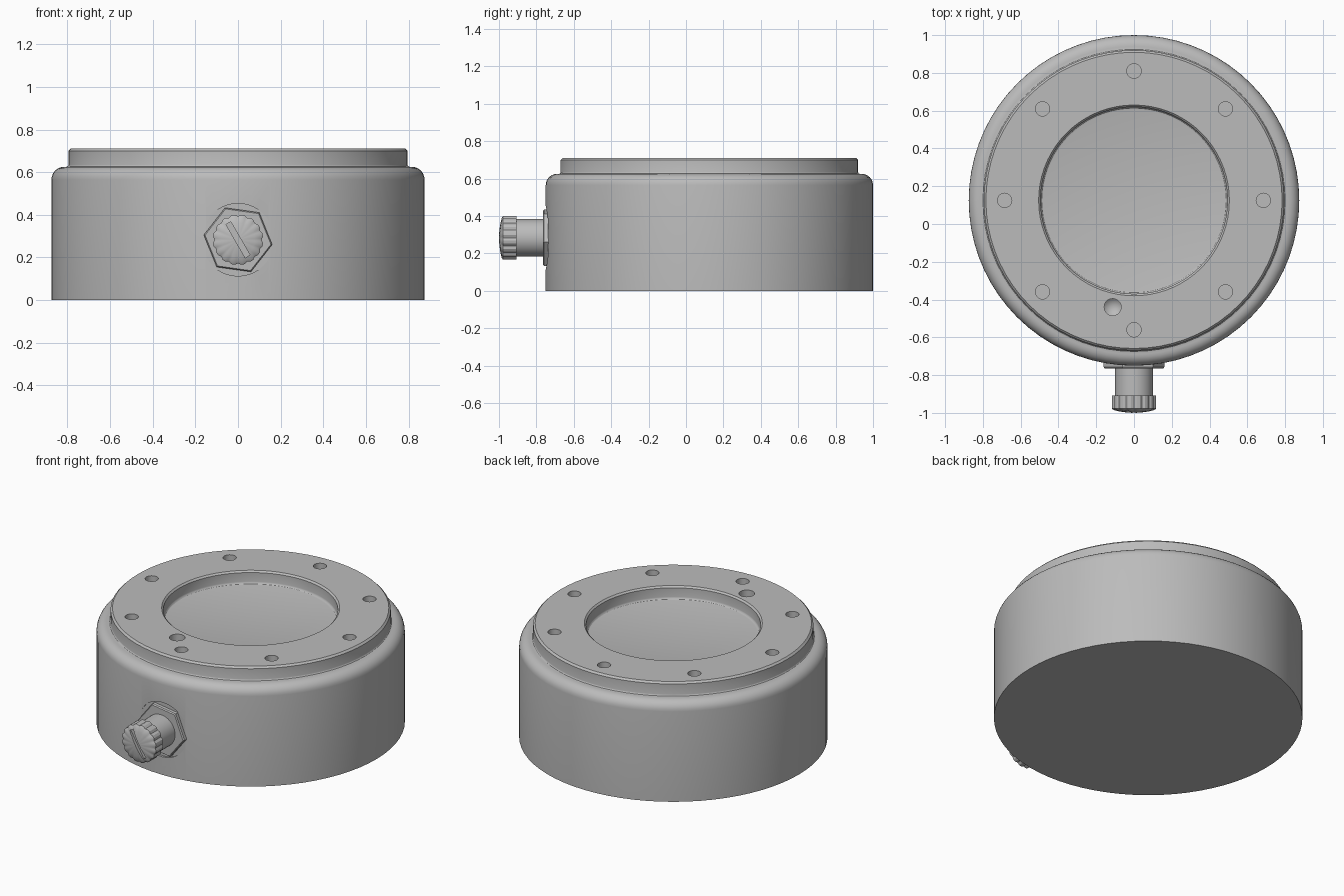
import bpy
import bmesh
import math
from mathutils import Matrix, Vector

if "Cube" in bpy.data.objects:
    bpy.data.objects.remove(bpy.data.objects["Cube"], do_unlink=True)

CENTRE = Vector((0, 0.125, 0))
KNOB_Z = 0.283

grey = bpy.data.materials.new("plain grey")
grey.use_nodes = True
grey.diffuse_color = (0.5, 0.5, 0.5, 1)
grey.node_tree.nodes["Principled BSDF"].inputs["Base Color"].default_value = grey.diffuse_color


def lathe(name, profile, sides, matrix, radius_rule=None):
    """Turn (radius, height) points round the local z axis; zero radius makes a pole."""
    bm = bmesh.new()
    rings = []
    for r, h in profile:
        if r == 0:
            rings.append([bm.verts.new((0, 0, h))] * sides)
            continue
        ring = []
        for i in range(sides):
            a = math.tau * i / sides
            k = r * (radius_rule(i) if radius_rule else 1)
            ring.append(bm.verts.new((k * math.cos(a), k * math.sin(a), h)))
        rings.append(ring)
    for low, high in zip(rings, rings[1:]):
        for i in range(sides):
            j = (i + 1) % sides
            corners = list(dict.fromkeys((low[i], low[j], high[j], high[i])))
            bm.faces.new(corners)
    bmesh.ops.recalc_face_normals(bm, faces=bm.faces)
    mesh = bpy.data.meshes.new(name)
    bm.to_mesh(mesh)
    bm.free()
    obj = bpy.data.objects.new(name, mesh)
    obj.matrix_world = matrix
    mesh.materials.append(grey)
    bpy.context.collection.objects.link(obj)
    return obj


def arc(r, h, size, start, end, steps=6):
    """Profile points of a fillet centred on (r, h), angles in degrees."""
    angles = [math.radians(start + (end - start) * i / steps) for i in range(steps + 1)]
    return [(r + size * math.cos(a), h + size * math.sin(a)) for a in angles]


def cut(target, cutters):
    for cutter in cutters:
        mod = target.modifiers.new("cut", "BOOLEAN")
        mod.operation = "DIFFERENCE"
        mod.solver = "EXACT"
        mod.object = cutter
        cutter.hide_render = True
    bpy.context.view_layer.update()
    graph = bpy.context.evaluated_depsgraph_get()
    mesh = bpy.data.meshes.new_from_object(target.evaluated_get(graph))
    target.modifiers.clear()
    target.data = mesh
    for cutter in cutters:
        bpy.data.objects.remove(cutter, do_unlink=True)


def smooth(obj):
    bpy.ops.object.select_all(action="DESELECT")
    obj.select_set(True)
    bpy.context.view_layer.objects.active = obj
    bpy.ops.object.shade_smooth_by_angle(angle=math.radians(30))


# Housing: rounded shoulder, raised ring and shallow central recess
profile = [(0, 0), (0.875, 0)]
profile += arc(0.815, 0.565, 0.06, 0, 90)
profile += arc(0.805, 0.635, 0.01, 270, 180, 3)
profile += [(0.795, 0.7), (0.784, 0.711)]
profile += [(0.505, 0.711), (0.495, 0.701)]
profile += arc(0.48, 0.645, 0.015, 0, -90, 3)
profile += [(0, 0.63)]
housing = lathe("housing", profile, 72, Matrix.Translation(CENTRE))

# Eight bolt holes, one countersunk drain hole and the flat seat for the valve
cutters = []
for i in range(8):
    a = math.tau * i / 8
    spot = CENTRE + Vector((0.685 * math.cos(a), 0.685 * math.sin(a), 0))
    cutters.append(lathe("bolt_hole", [(0, 0.6), (0.038, 0.6), (0.038, 0.8), (0, 0.8)],
                         20, Matrix.Translation(spot)))
cutters.append(lathe("drain_hole", [(0, 0.6), (0.045, 0.64), (0.045, 0.8), (0, 0.8)],
                     20, Matrix.Translation((-0.113, -0.44, 0))))
# Local z points out of the front for all valve parts
axis = Matrix.Translation((0, 0, KNOB_Z)) @ Matrix.Rotation(math.pi / 2, 4, "X")
cutters.append(lathe("valve_seat", [(0, 0.737), (0.17, 0.737), (0.17, 0.9), (0, 0.9)],
                     40, axis))
cut(housing, cutters)
smooth(housing)

# Hexagonal nut
nut = lathe("valve_nut", [(0, 0.72), (0.162, 0.72), (0.162, 0.758), (0.156, 0.765), (0, 0.765)],
            6, axis @ Matrix.Rotation(math.radians(-8), 4, "Z"))

# Round stem
stem = lathe("valve_stem", [(0, 0.75), (0.1, 0.75), (0.1, 0.92), (0, 0.92)], 36, axis)
smooth(stem)

# Fluted knob with a domed, slotted face
flutes = 16
knob = lathe("valve_knob",
             [(0, 0.907), (0.118, 0.907), (0.118, 0.978), (0.108, 0.985),
              (0.08, 0.992), (0.04, 0.998), (0, 1.0)],
             flutes * 6, axis, lambda i: 0.94 if i % 6 == 0 else 0.965 if i % 6 in (1, 5) else 1)
bpy.ops.mesh.primitive_cube_add(size=1)
slot = bpy.context.object
slot.name = "slot_cutter"
slot.matrix_world = (axis @ Matrix.Rotation(math.radians(30), 4, "Z")
                     @ Matrix.Translation((0, 0, 1.0))
                     @ Matrix.Diagonal((0.026, 0.18, 0.04, 1)))
slot.data.materials.append(grey)
cut(knob, [slot])
smooth(knob)
